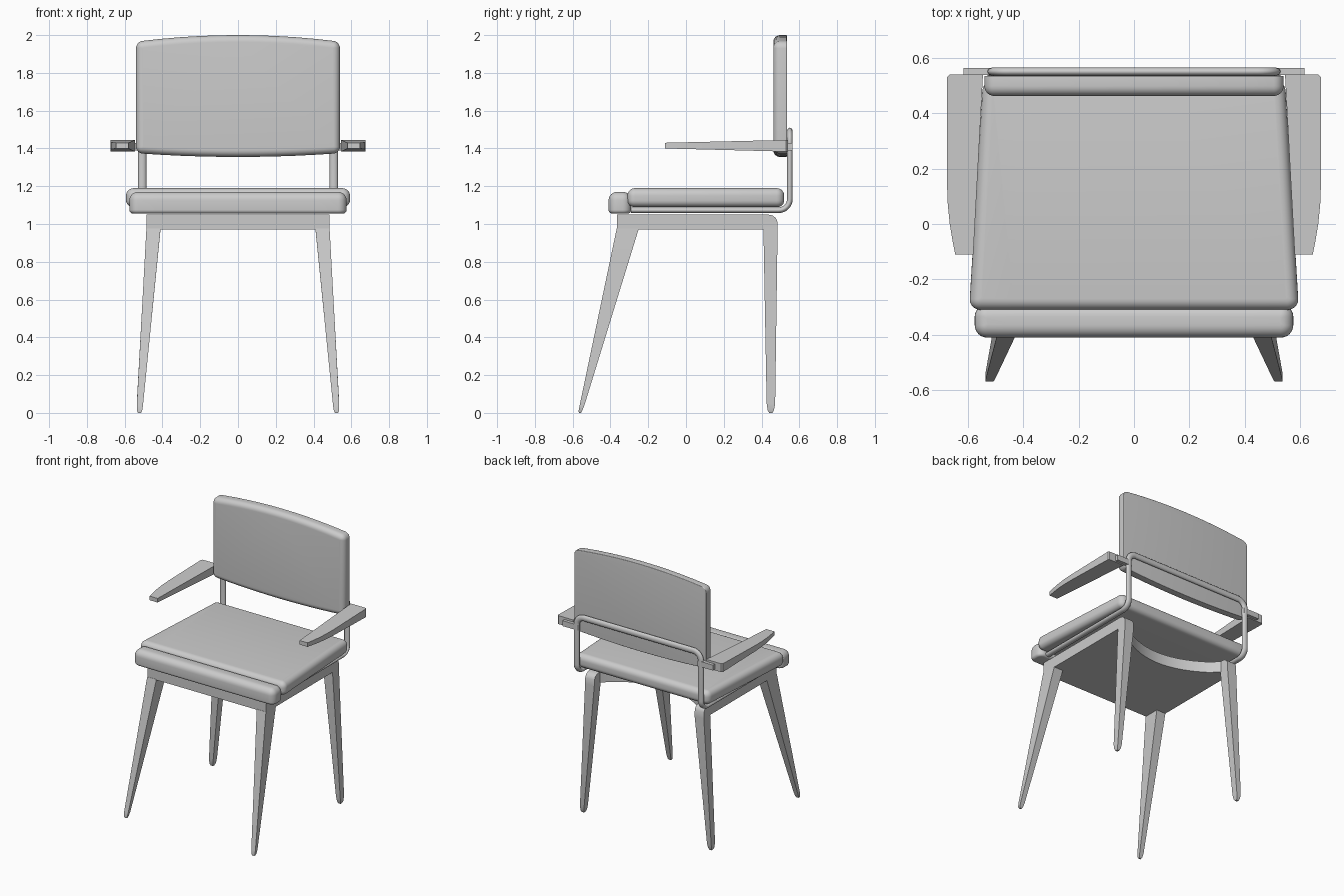
import bpy, bmesh, math
from mathutils import Vector

if "Cube" in bpy.data.objects:
    bpy.data.objects.remove(bpy.data.objects["Cube"])


def loft(name, rings, mirror=False, cap_end=True):
    """Skin a list of closed rings that share one point count."""
    bm = bmesh.new()
    loops = [[bm.verts.new(p) for p in ring] for ring in rings]
    n = len(loops[0])
    for a, b in zip(loops, loops[1:]):
        for i in range(n):
            j = (i + 1) % n
            bm.faces.new((a[i], a[j], b[j], b[i]))
    bm.faces.new(loops[0][::-1])
    if cap_end:
        bm.faces.new(loops[-1])
    bmesh.ops.recalc_face_normals(bm, faces=bm.faces)
    mesh = bpy.data.meshes.new(name)
    bm.to_mesh(mesh)
    bm.free()
    ob = bpy.data.objects.new(name, mesh)
    bpy.context.collection.objects.link(ob)
    if mirror:
        ob.modifiers.new("Mirror", 'MIRROR')
    return ob


def rounded_rect(hx, hy, r, n=6, m=10):
    """Rounded rectangle, with extra points on its two long edges."""
    pts = []
    for k, (sx, sy) in enumerate(((1, 1), (-1, 1), (-1, -1), (1, -1))):
        cx, cy = sx * (hx - r), sy * (hy - r)
        for i in range(n + 1):
            a = math.radians(90 * (k + i / n))
            pts.append((cx + r * math.cos(a), cy + r * math.sin(a)))
        if k in (0, 2):
            pts += [(cx * (1 - 2 * i / m), cy + sy * r) for i in range(1, m)]
    return pts


def pad_profile(lo, hi, r_lo, r_hi, n=6):
    """(height, inset) pairs for a pad with rounded rims."""
    out = []
    for i in range(n + 1):
        a = math.pi / 2 * i / n
        out.append((lo + r_lo * (1 - math.sin(a)), r_lo * (1 - math.cos(a))))
    out.reverse()
    for i in range(n + 1):
        a = math.pi / 2 * i / n
        out.append((hi - r_hi * (1 - math.sin(a)), r_hi * (1 - math.cos(a))))
    return out


def box_ring_z(z, x0, x1, y0, y1):
    return [(x0, y0, z), (x1, y0, z), (x1, y1, z), (x0, y1, z)]


# Seat cushion, tapering to the back
rings = []
for z, d in pad_profile(1.09, 1.19, 0.035, 0.04):
    ring = []
    for x, y in rounded_rect(0.57 - d, 0.415 - d, max(0.04 - d, 0.006)):
        ring.append((x * (1 - 0.044 * y / 0.415), y + 0.105, z))
    rings.append(ring)
loft("seat_cushion", rings)

# Front roll of the seat
loft("seat_front_roll", [
    [(x, y - 0.35, z) for x, y in rounded_rect(0.575 - d, 0.06 - d, max(0.045 - d, 0.006))]
    for z, d in pad_profile(1.055, 1.17, 0.02, 0.045)])

# Backrest, rounded towards the front, with arched top and bottom
rings = []
for t, d in pad_profile(-0.535, -0.462, 0.005, 0.036):
    ring = []
    for x, v in rounded_rect(0.54 - d, 0.295 - d, max(0.035 - d, 0.006)):
        arch = 1 - (x / 0.54) ** 2
        ring.append((x, -t, 1.67 + v + arch * (0.035 if v > 0 else -0.02)))
    rings.append(ring)
loft("backrest", rings)

# Bent flat-oval support bar: under the seat, up, then across the back
path = [(0.507, -0.29, 1.073)]
for i in range(9):
    a = math.pi / 2 * i / 8
    path.append((0.507, 0.49 + 0.06 * math.sin(a), 1.133 - 0.06 * math.cos(a)))
for i in range(9):
    a = math.pi / 2 * i / 8
    path.append((0.447 + 0.06 * math.cos(a), 0.55, 1.428 + 0.06 * math.sin(a)))
path.append((0, 0.55, 1.488))
path = [Vector(p) for p in path]
rings = []
for i, p in enumerate(path):
    t = (path[min(i + 1, len(path) - 1)] - path[max(i - 1, 0)]).normalized()
    if i == 0 or i == len(path) - 1:
        t = Vector((0, 1, 0)) if i == 0 else Vector((-1, 0, 0))
    n = t.cross(Vector((1, 0, 0))).normalized() if p.z < 1.2 else Vector((0, 1, 0))
    s = t.cross(n)
    rings.append([p + s * 0.022 * math.cos(k * math.pi / 8) + n * 0.015 * math.sin(k * math.pi / 8)
                  for k in range(16)])
loft("support_bar", rings, mirror=True, cap_end=False)

# Armrests and the short brackets that hold them
arm = [(0.54, 0.665), (0.53, 0.674), (0.15, 0.675), (0.07, 0.672),
       (0.0, 0.665), (-0.06, 0.655), (-0.11, 0.645)]
rings = []
for y, x1 in arm:
    f = (0.54 - y) / 0.65
    x0, z0, z1 = 0.545 + 0.035 * f, 1.383 + 0.017 * f, 1.445 - 0.015 * f
    rings.append([(x0, y, z0), (x1, y, z0), (x1, y, z1), (x0, y, z1)])
loft("armrest", rings, mirror=True)
loft("armrest_bracket", [box_ring_z(z, 0.49, 0.615, 0.537, 0.563) for z in (1.39, 1.43)],
     mirror=True)

# Seat frame with a concave rear edge
outline = [(-0.485, -0.365), (0.485, -0.365), (0.485, 0.415), (0.41, 0.415)]
for i in range(1, 16):
    x = 0.41 * (1 - i / 8)
    outline.append((x, 0.235 + 0.165 * (x / 0.41) ** 2))
outline += [(-0.41, 0.415), (-0.485, 0.415)]
loft("seat_frame", [[(x, y, z) for x, y in outline] for z in (0.97, 1.05)])

# Front legs, raked forward
loft("front_leg", [box_ring_z(*s) for s in (
    (0.975, 0.41, 0.485, -0.367, -0.25),
    (0.04, 0.503, 0.536, -0.563, -0.538),
    (0.01, 0.508, 0.535, -0.569, -0.55),
    (0.0, 0.513, 0.53, -0.567, -0.555))], mirror=True)

# Back legs, with a rounded shoulder
loft("back_leg", [box_ring_z(*s) for s in (
    (1.05, 0.41, 0.485, 0.41, 0.435),
    (1.045, 0.41, 0.485, 0.41, 0.458),
    (1.033, 0.41, 0.485, 0.41, 0.474),
    (1.015, 0.41, 0.485, 0.41, 0.483),
    (0.97, 0.41, 0.485, 0.41, 0.485),
    (0.05, 0.502, 0.536, 0.427, 0.472),
    (0.015, 0.507, 0.535, 0.432, 0.466),
    (0.0, 0.513, 0.53, 0.44, 0.458))], mirror=True)

# Smooth shading with sharp corners kept
for ob in bpy.context.collection.objects:
    ob.select_set(True)
    bpy.context.view_layer.objects.active = ob
bpy.ops.object.shade_smooth_by_angle(angle=math.radians(35))
